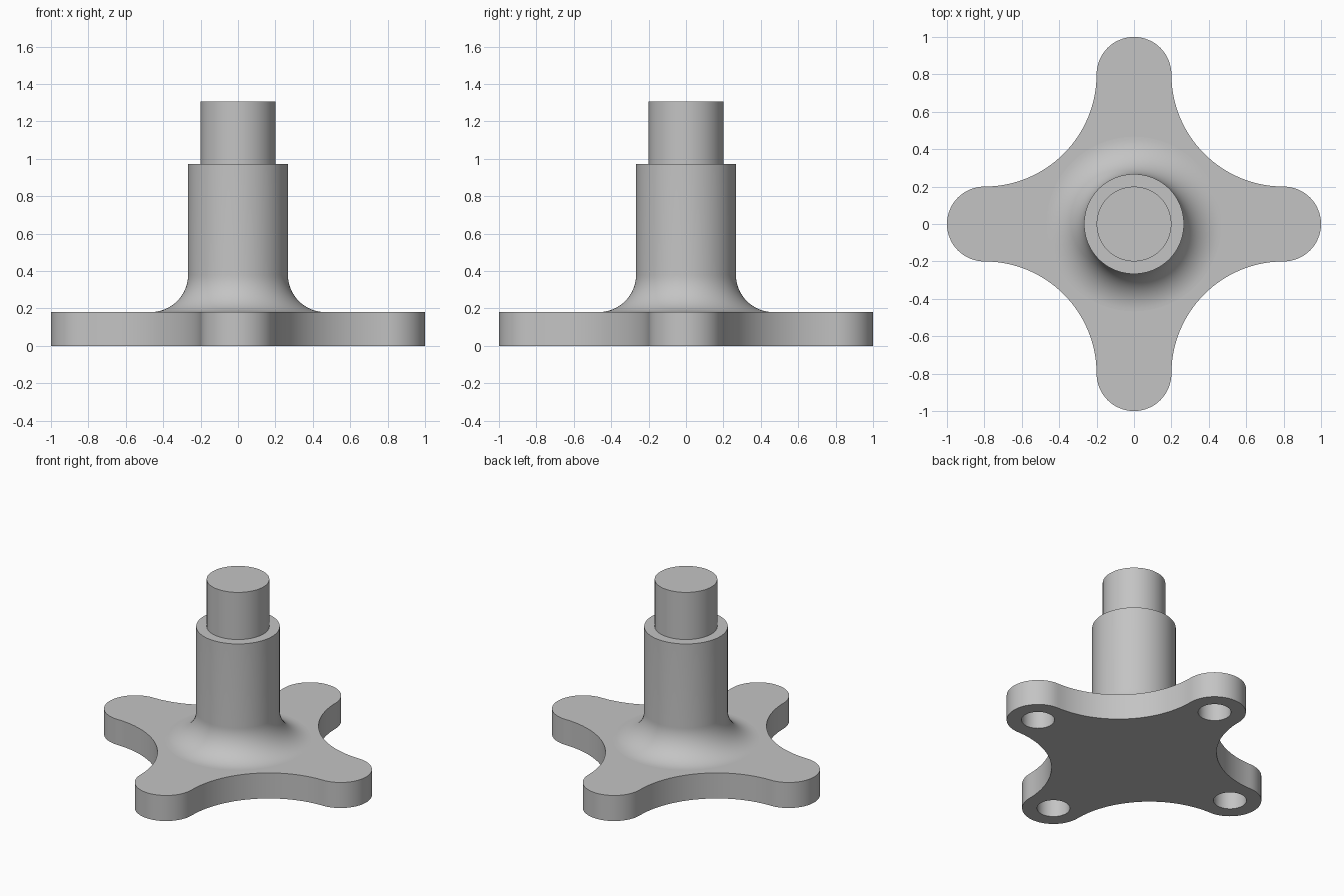
import bpy
import bmesh
from math import sin, cos, pi, radians
from mathutils import Vector, Matrix

cube = bpy.data.objects.get("Cube")
if cube:
    bpy.data.objects.remove(cube)

THICK = 0.18      # base plate thickness
ARM = 0.8         # distance from centre to each rounded arm end
TIP = 0.2         # arm end radius
SOCKET_R, SOCKET_DEPTH = 0.105, 0.15
SHAFT_R, SHOULDER_Z = 0.267, 0.973
PIN_R, TOP_Z = 0.2, 1.305
FILLET = 0.2

grey = bpy.data.materials.new("plain grey")
grey.use_nodes = True
colour = (0.55, 0.55, 0.55, 1)
grey.diffuse_color = colour
grey.node_tree.nodes["Principled BSDF"].inputs["Base Color"].default_value = colour


def make_object(name, bm):
    bmesh.ops.recalc_face_normals(bm, faces=bm.faces)
    mesh = bpy.data.meshes.new(name)
    bm.to_mesh(mesh)
    bm.free()
    mesh.materials.append(grey)
    obj = bpy.data.objects.new(name, mesh)
    bpy.context.collection.objects.link(obj)
    return obj


def activate(obj):
    bpy.ops.object.select_all(action='DESELECT')
    obj.select_set(True)
    bpy.context.view_layer.objects.active = obj


def smooth(obj):
    activate(obj)
    bpy.ops.object.shade_smooth_by_angle(angle=radians(30))


def arc(cx, cy, r, start, end, steps):
    angles = [radians(start + (end - start) * i / steps) for i in range(steps + 1)]
    return [Vector((cx + r * cos(a), cy + r * sin(a), 0)) for a in angles]


# Four-armed base: a rounded tip and a concave sweep, repeated by quarter turns
quarter = arc(ARM, 0, TIP, -90, 90, 32)[:-1] + arc(ARM, ARM, ARM - TIP, 270, 180, 32)[:-1]
bm = bmesh.new()
outline = [Matrix.Rotation(k * pi / 2, 3, 'Z') @ p for k in range(4) for p in quarter]
face = bm.faces.new([bm.verts.new(p) for p in outline])
raised = bmesh.ops.extrude_face_region(bm, geom=[face])["geom"]
bmesh.ops.translate(bm, vec=(0, 0, THICK),
                    verts=[v for v in raised if isinstance(v, bmesh.types.BMVert)])
base = make_object("base_plate", bm)

# Blind sockets under the arm ends
bm = bmesh.new()
for k in range(4):
    place = Matrix.Rotation(k * pi / 2, 4, 'Z') @ Matrix.Translation((ARM, 0, 0))
    bmesh.ops.create_cone(bm, cap_ends=True, segments=48, radius1=SOCKET_R,
                          radius2=SOCKET_R, depth=2 * SOCKET_DEPTH, matrix=place)
cutter = make_object("socket_cutter", bm)
cutter.hide_render = True
cut = base.modifiers.new("sockets", 'BOOLEAN')
cut.operation = 'DIFFERENCE'
cut.solver = 'EXACT'
cut.object = cutter
activate(base)
bpy.ops.object.modifier_apply(modifier=cut.name)
bpy.data.objects.remove(cutter)
smooth(base)

# Stepped shaft: revolved profile with a fillet flaring onto the base
flare = arc(SHAFT_R + FILLET, THICK + FILLET, FILLET, 270, 180, 20)
profile = [(0, THICK - 0.03), (flare[0].x, THICK - 0.03)]
profile += [(p.x, p.y) for p in flare]
profile += [(SHAFT_R, SHOULDER_Z), (PIN_R, SHOULDER_Z), (PIN_R, TOP_Z), (0, TOP_Z)]
bm = bmesh.new()
verts = [bm.verts.new((r, 0, z)) for r, z in profile]
edges = [bm.edges.new(pair) for pair in zip(verts, verts[1:])]
bmesh.ops.spin(bm, geom=verts + edges, cent=(0, 0, 0), axis=(0, 0, 1),
               angle=2 * pi, steps=96, use_duplicate=False)
bmesh.ops.remove_doubles(bm, verts=bm.verts, dist=0.0005)
smooth(make_object("stepped_shaft", bm))
